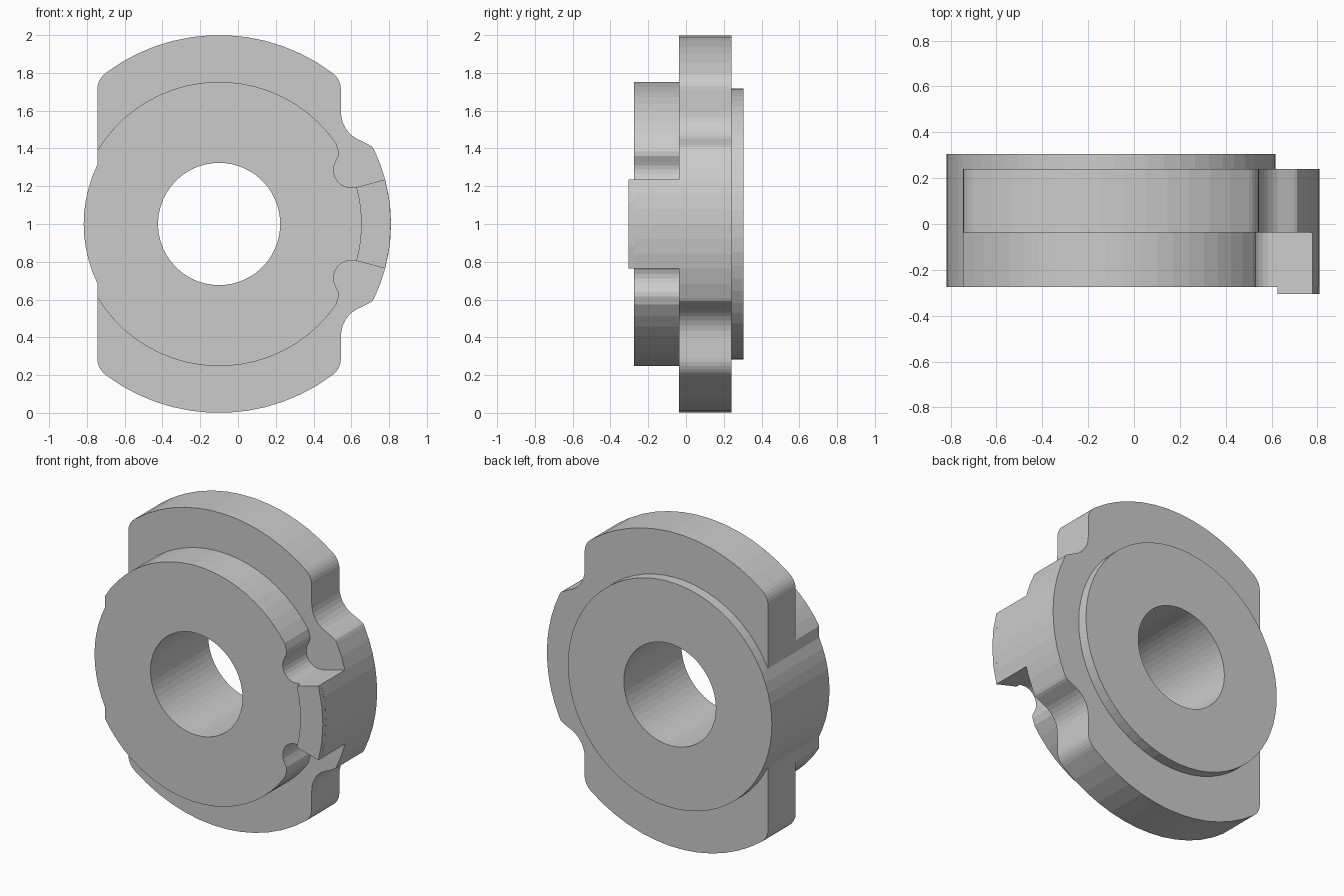
import bpy, bmesh
from math import cos, sin, radians, degrees, acos, atan2, ceil

if "Cube" in bpy.data.objects:
    bpy.data.objects.remove(bpy.data.objects["Cube"])

CX, CZ = -0.10, 1.0          # shaft axis
DISC, BOSS, EAR, FLAT = 0.717, 0.7525, 0.91, 0.645


def arc(r, a0, a1, cx=0.0, cz=0.0, step=6.0):
    n = max(2, ceil(abs(a1 - a0) / step))
    return [(cx + r * cos(radians(a0 + (a1 - a0) * i / n)),
             cz + r * sin(radians(a0 + (a1 - a0) * i / n))) for i in range(n + 1)]


def mirrored(half):
    """Close an upper half outline (angle 0 to 180) with its reflection."""
    return half + [(x, -z) for x, z in reversed(half[1:-1])]


def prism(name, outline, y0, y1):
    bm = bmesh.new()
    face = bm.faces.new([bm.verts.new((CX + x, y0, CZ + z)) for x, z in outline])
    ext = bmesh.ops.extrude_face_region(bm, geom=[face])
    new = [g for g in ext["geom"] if isinstance(g, bmesh.types.BMVert)]
    bmesh.ops.translate(bm, verts=new, vec=(0, y1 - y0, 0))
    bmesh.ops.recalc_face_normals(bm, faces=bm.faces)
    mesh = bpy.data.meshes.new(name)
    bm.to_mesh(mesh)
    bm.free()
    ob = bpy.data.objects.new(name, mesh)
    bpy.context.collection.objects.link(ob)
    return ob


def combine(target, other, operation):
    mod = target.modifiers.new(operation.lower(), "BOOLEAN")
    mod.operation, mod.solver, mod.object = operation, "EXACT", other
    bpy.context.view_layer.objects.active = target
    bpy.ops.object.modifier_apply(modifier=mod.name)
    bpy.data.objects.remove(other)


# Left bulge shared by the flange and the front boss
bulge = arc(DISC, degrees(acos(-FLAT / DISC)), 180)

# Flange: flat-sided big disc with an ear on the right
corner = degrees(atan2(0.711, 0.535))
fillet = arc(0.11, 0, corner, 0.535, 0.711, 12)
flange_half = (arc(EAR, 0, 15) + arc(EAR, 15, 25.5)[1:]
               + [(0.812, 0.408), (0.797, 0.418)]
               + arc(0.163, 250, 180, 0.808, 0.593, 10)
               + fillet + arc(1.0, corner, 180 - corner)[1:-1]
               + [(-x, z) for x, z in reversed(fillet)] + bulge)
body = prism("flanged_bushing", mirrored(flange_half), -0.038, 0.24)

# Front boss with two relief notches and a tab between them
boss_half = (arc(EAR, 0, 15) + [(0.734, 0.1967)]
             + arc(0.092, 262, 150, 0.698, 0.285, 14)
             + [(0.632, 0.360), (0.633, 0.385)]
             + arc(BOSS, 34.6, degrees(acos(-FLAT / BOSS))) + bulge)
combine(body, prism("front_boss", mirrored(boss_half), -0.274, -0.038), "UNION")

# Raised key on the tab
key = arc(EAR, -15, 15, step=7.5) + arc(BOSS, 15, -15)
combine(body, prism("key", key, -0.305, -0.274), "UNION")

# Rear disc
rear = mirrored(arc(DISC, 0, degrees(acos(-FLAT / DISC))) + bulge[1:])
combine(body, prism("rear_disc", rear, 0.24, 0.305), "UNION")

# Shaft bore
combine(body, prism("bore", arc(0.3235, 0, 360)[:-1], -0.5, 0.5), "DIFFERENCE")
